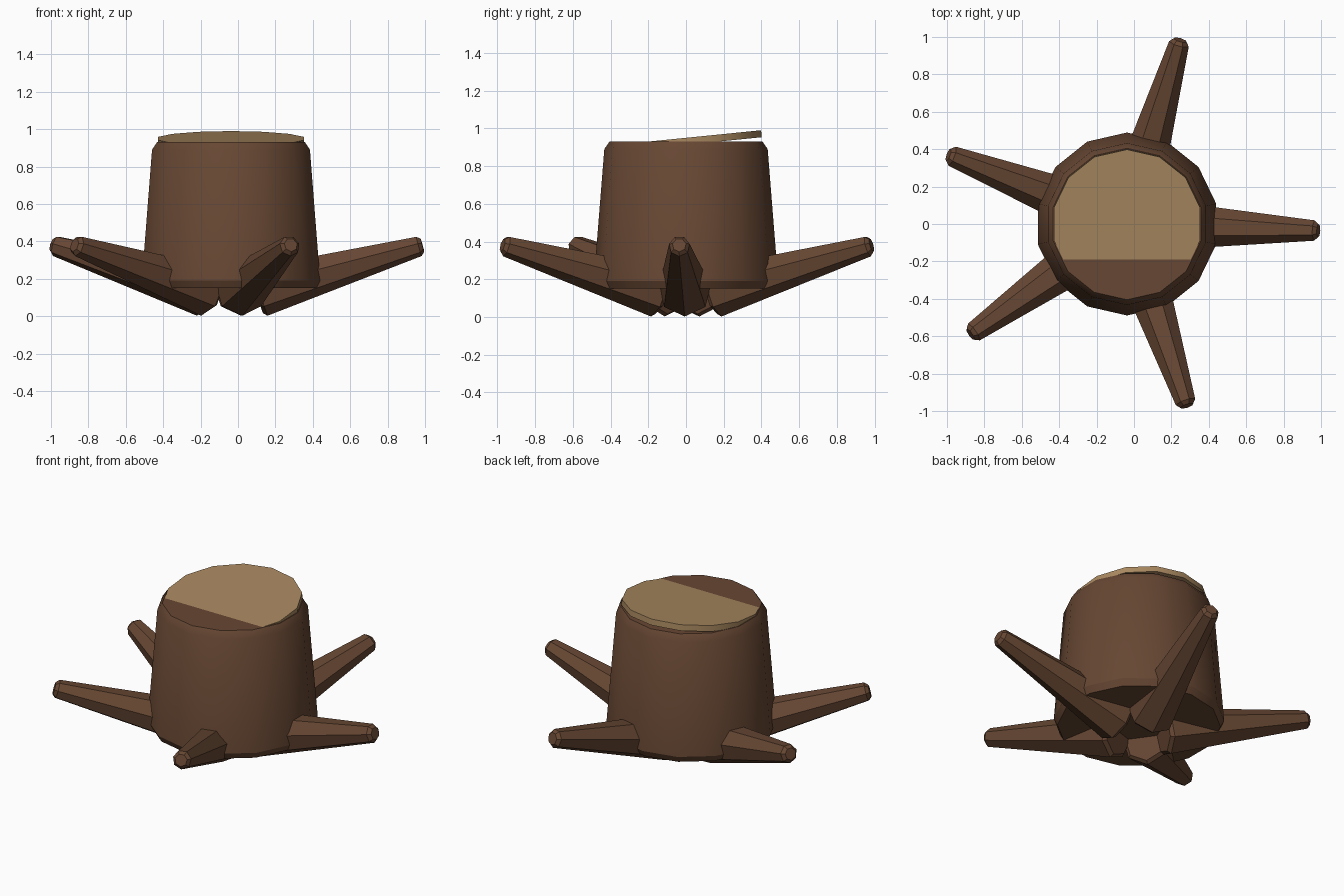
import bpy, bmesh, math
from mathutils import Matrix, Vector

if "Cube" in bpy.data.objects:
    bpy.data.objects.remove(bpy.data.objects["Cube"])


def material(name, rgb):
    m = bpy.data.materials.new(name)
    m.diffuse_color = (*rgb, 1.0)
    m.use_nodes = True
    m.node_tree.nodes["Principled BSDF"].inputs["Base Color"].default_value = m.diffuse_color
    return m


bark = material("bark brown", (0.135, 0.063, 0.033))
wood = material("cut wood tan", (0.39, 0.245, 0.115))


def lathe(name, rings, sides, start, matrix, mat):
    """Closed solid from (radius, height) rings, listed bottom to top."""
    bm = bmesh.new()
    loops = []
    for r, z in rings:
        angles = [start + 2 * math.pi * k / sides for k in range(sides)]
        loops.append([bm.verts.new((r * math.cos(t), r * math.sin(t), z)) for t in angles])
    for lo, hi in zip(loops, loops[1:]):
        for k in range(sides):
            n = (k + 1) % sides
            bm.faces.new((lo[k], lo[n], hi[n], hi[k]))
    bm.faces.new(loops[0][::-1])
    bm.faces.new(loops[-1])
    bm.normal_update()
    mesh = bpy.data.meshes.new(name)
    bm.to_mesh(mesh)
    bm.free()
    mesh.materials.append(mat)
    ob = bpy.data.objects.new(name, mesh)
    ob.matrix_world = matrix
    bpy.context.collection.objects.link(ob)
    bpy.ops.object.select_all(action='DESELECT')
    ob.select_set(True)
    bpy.context.view_layer.objects.active = ob
    bpy.ops.object.shade_smooth_by_angle(angle=math.radians(30))
    return ob


CX = -0.0375
QUARTER = math.pi / 2

# Trunk: tapered, with chamfered rims
lathe("trunk", [(0.468, 0.15), (0.489, 0.19), (0.433, 0.89), (0.405, 0.931)],
      14, QUARTER, Matrix.Translation((CX, 0, 0)), bark)

# Cut top: thin disc tilted up towards the back, its front sunk into the trunk
lathe("cut_top", [(0.4, -0.037), (0.4, 0.0)], 14, QUARTER,
      Matrix.Translation((CX, 0, 0.95)) @ Matrix.Rotation(0.1, 4, 'X'), wood)

# Roots: tapered seven-sided limbs rising outwards, chamfered at both ends
PITCH = math.radians(15.7)
LENGTH = 0.92
for i, azimuth in enumerate((-2, 73.9, 158.8, 215.2, 288.2)):
    turn = Matrix.Rotation(math.radians(azimuth), 4, 'Z')
    tip = Vector((1.024, 0, 0.381))
    base = tip - LENGTH * Vector((math.cos(PITCH), 0, math.sin(PITCH)))
    place = (Matrix.Translation((CX, 0, 0)) @ turn @ Matrix.Translation(base)
             @ Matrix.Rotation(QUARTER - PITCH, 4, 'Y'))
    lathe(f"root_{i + 1}", [(0.12, 0.0), (0.14, 0.02), (0.056, LENGTH - 0.02), (0.037, LENGTH)],
          7, 0.0, place, bark)
